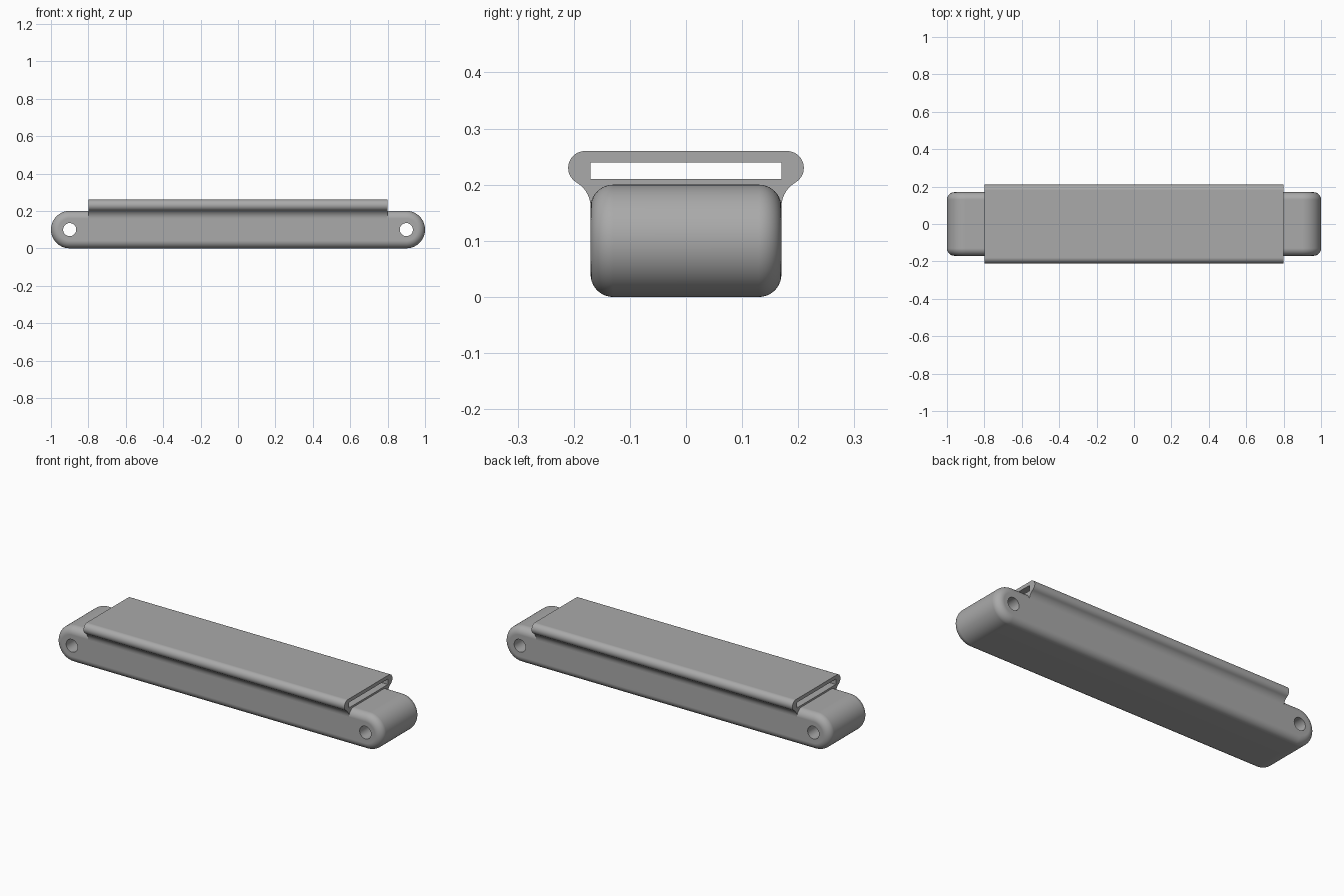
import bpy, bmesh
from math import sin, cos, pi, atan2

cube = bpy.data.objects.get("Cube")
if cube:
    bpy.data.objects.remove(cube, do_unlink=True)

HALF_Y, RADIUS, FILLET, PIVOT = 0.17, 0.10, 0.04, 0.90
SLEEVE_X, SLOT_LOW, SLOT_HIGH = 0.80, 0.21, 0.24

gray = bpy.data.materials.new("plain gray")
gray.use_nodes = True
color = (0.4, 0.4, 0.4, 1)
gray.diffuse_color = color
gray.node_tree.nodes["Principled BSDF"].inputs["Base Color"].default_value = color


def loft(name, rings):
    """Skin a list of equal rings and cap both ends."""
    bm = bmesh.new()
    loops = [[bm.verts.new(p) for p in ring] for ring in rings]
    n = len(loops[0])
    for a, b in zip(loops, loops[1:]):
        for i in range(n):
            bm.faces.new((a[i], a[(i + 1) % n], b[(i + 1) % n], b[i]))
    bm.faces.new(loops[0])
    bm.faces.new(loops[-1])
    bmesh.ops.recalc_face_normals(bm, faces=bm.faces)
    mesh = bpy.data.meshes.new(name)
    bm.to_mesh(mesh)
    bm.free()
    obj = bpy.data.objects.new(name, mesh)
    bpy.context.collection.objects.link(obj)
    mesh.materials.append(gray)
    return obj


def select(obj):
    bpy.ops.object.select_all(action="DESELECT")
    obj.select_set(True)
    bpy.context.view_layer.objects.active = obj


def cut(obj, cutter):
    mod = obj.modifiers.new("cut", "BOOLEAN")
    mod.operation, mod.solver, mod.object = "DIFFERENCE", "EXACT", cutter
    select(obj)
    bpy.ops.object.modifier_apply(modifier=mod.name)
    bpy.data.objects.remove(cutter, do_unlink=True)


def finish(obj):
    select(obj)
    bpy.ops.object.shade_smooth_by_angle(angle=pi / 6)
    mod = obj.modifiers.new("clean shading", "WEIGHTED_NORMAL")
    mod.keep_sharp = True


def arc(cx, cy, r, start, end, steps):
    return [(cx + r * cos(start + (end - start) * i / steps),
             cy + r * sin(start + (end - start) * i / steps)) for i in range(steps + 1)]


# Body: a round-ended bar with filleted front and back rims
def bar_ring(r, y):
    outline = (arc(PIVOT, RADIUS, r, -pi / 2, pi / 2, 32)
               + arc(-PIVOT, RADIUS, r, pi / 2, 3 * pi / 2, 32))
    return [(x, y, z) for x, z in outline]


STEPS = 10
fillet = [(RADIUS - FILLET + FILLET * cos(a), HALF_Y - FILLET + FILLET * sin(a))
          for a in (pi / 2 * i / STEPS for i in range(STEPS + 1))]
rings = [bar_ring(r, -y) for r, y in reversed(fillet)] + [bar_ring(r, y) for r, y in fillet]
body = loft("body", rings)

# Pin holes through both ends
for side in (-1, 1):
    circle = arc(side * PIVOT, RADIUS, 0.035, 0, 2 * pi, 40)[:-1]
    cut(body, loft("pin_hole_cutter", [[(x, y, z) for x, z in circle] for y in (-0.3, 0.3)]))
finish(body)

# Strap sleeve: rounded lips that flare out of the body sides
lip_y, lip_z, lip_r = 0.18, 0.23, 0.03
flare_z, flare_r = 0.16, 0.051
flare_y = HALF_Y + flare_r
meet = atan2(lip_z - flare_z, lip_y - flare_y)
half = (arc(flare_y, flare_z, flare_r, pi, meet, 12)
        + arc(lip_y, lip_z, lip_r, meet - pi, pi / 2, 20)[1:])
outline = half + [(-y, z) for y, z in reversed(half)]
sleeve = loft("strap_sleeve", [[(x, y, z) for y, z in outline] for x in (-SLEEVE_X, SLEEVE_X)])

# Flat slot for the strap
slot = [(-HALF_Y, SLOT_LOW), (HALF_Y, SLOT_LOW), (HALF_Y, SLOT_HIGH), (-HALF_Y, SLOT_HIGH)]
cut(sleeve, loft("slot_cutter", [[(x, y, z) for y, z in slot] for x in (-1, 1)]))
finish(sleeve)
